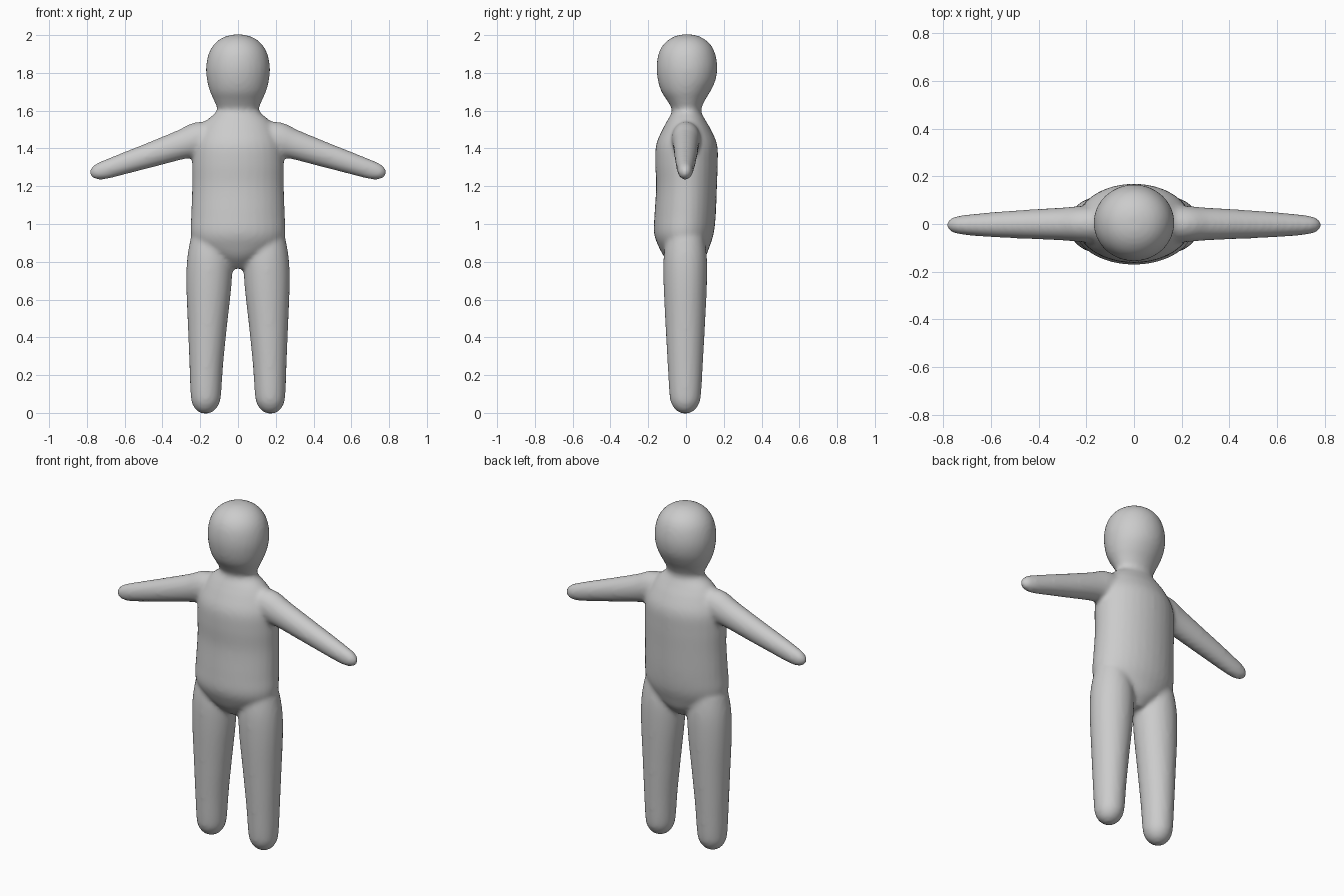
import bpy, bmesh, math
from mathutils import Vector


def spline(rows, steps=5):
    # Smooth interpolation through the section rows
    pts = [Vector(r) for r in rows]
    out = []
    for i in range(len(pts) - 1):
        p0, p1, p2 = pts[max(i - 1, 0)], pts[i], pts[i + 1]
        p3 = pts[min(i + 2, len(pts) - 1)]
        for s in range(steps):
            t = s / steps
            out.append(0.5 * (2 * p1 + (p2 - p0) * t + (2 * p0 - 5 * p1 + 4 * p2 - p3) * t * t
                              + (3 * p1 - p0 - 3 * p2 + p3) * t ** 3))
    return out + [pts[-1]]


def loft(bm, rows, axis_a, n=32):
    # Each row: centre x, y, z, radius along axis_a, radius along y
    a, b = Vector(axis_a).normalized(), Vector((0, 1, 0))
    rings = []
    for r in spline(rows):
        c = Vector(r[:3])
        rings.append([bm.verts.new(c + a * r[3] * math.cos(2 * math.pi * k / n)
                                   + b * r[4] * math.sin(2 * math.pi * k / n)) for k in range(n)])
    faces = [bm.faces.new(rings[0][::-1]), bm.faces.new(rings[-1])]
    for lo, hi in zip(rings, rings[1:]):
        for k in range(n):
            j = (k + 1) % n
            faces.append(bm.faces.new((lo[k], lo[j], hi[j], hi[k])))
    bmesh.ops.recalc_face_normals(bm, faces=faces)


bm = bmesh.new()

# Torso, neck and head: z, half width, front y, back y
trunk = [(0.765, .05, -.05, .05), (0.82, .14, -.11, .10), (0.88, .22, -.145, .125),
         (0.95, .25, -.169, .147), (1.05, .248, -.167, .158), (1.2, .243, -.158, .164),
         (1.32, .243, -.163, .168), (1.42, .235, -.158, .165), (1.5, .20, -.125, .132),
         (1.55, .165, -.098, .103), (1.6, .112, -.074, .080), (1.65, .126, -.098, .098),
         (1.7, .148, -.130, .128), (1.76, .164, -.149, .156), (1.83, .169, -.156, .166),
         (1.9, .156, -.146, .155), (1.95, .128, -.120, .130), (1.985, .085, -.078, .088),
         (2.003, .03, -.03, .04)]
loft(bm, [(0, (f + b) / 2, z, w, (b - f) / 2) for z, w, f, b in trunk], (1, 0, 0))

for s in (-1, 1):
    # Leg
    leg = [(.172, -.004, -.003, .02, .02), (.172, -.004, .015, .05, .05), (.171, -.004, .05, .072, .074),
           (.170, -.004, .1, .081, .084), (.168, -.004, .25, .089, .093), (.162, -.004, .45, .103, .104),
           (.154, -.004, .68, .120, .115), (.150, -.004, .82, .119, .115), (.15, -.004, .93, .10, .10)]
    loft(bm, [(s * x, y, z, a, b) for x, y, z, a, b in leg], (1, 0, 0))
    # Arm
    arm = [(.08, 0, 1.475, .07, .07), (.20, 0, 1.45, .092, .076), (.30, 0, 1.42, .078, .069),
           (.45, -.001, 1.37, .067, .061), (.60, -.003, 1.321, .057, .052), (.70, -.004, 1.288, .050, .043),
           (.745, -.004, 1.275, .042, .036), (.770, -.004, 1.268, .029, .025), (.782, -.004, 1.264, .010, .010)]
    loft(bm, [(s * x, y, z, a, b) for x, y, z, a, b in arm], (s * .30, 0, .95))

mesh = bpy.data.meshes.new("body")
bm.to_mesh(mesh)
bm.free()
body = bpy.data.objects.new("body", mesh)
bpy.context.collection.objects.link(body)

# Fuse the limbs into one skin and soften the joints
fuse = body.modifiers.new("fuse", 'REMESH')
fuse.mode = 'VOXEL'
fuse.voxel_size = 0.012
fuse.use_smooth_shade = True
soft = body.modifiers.new("soften", 'SMOOTH')
soft.factor = 0.5
soft.iterations = 7
